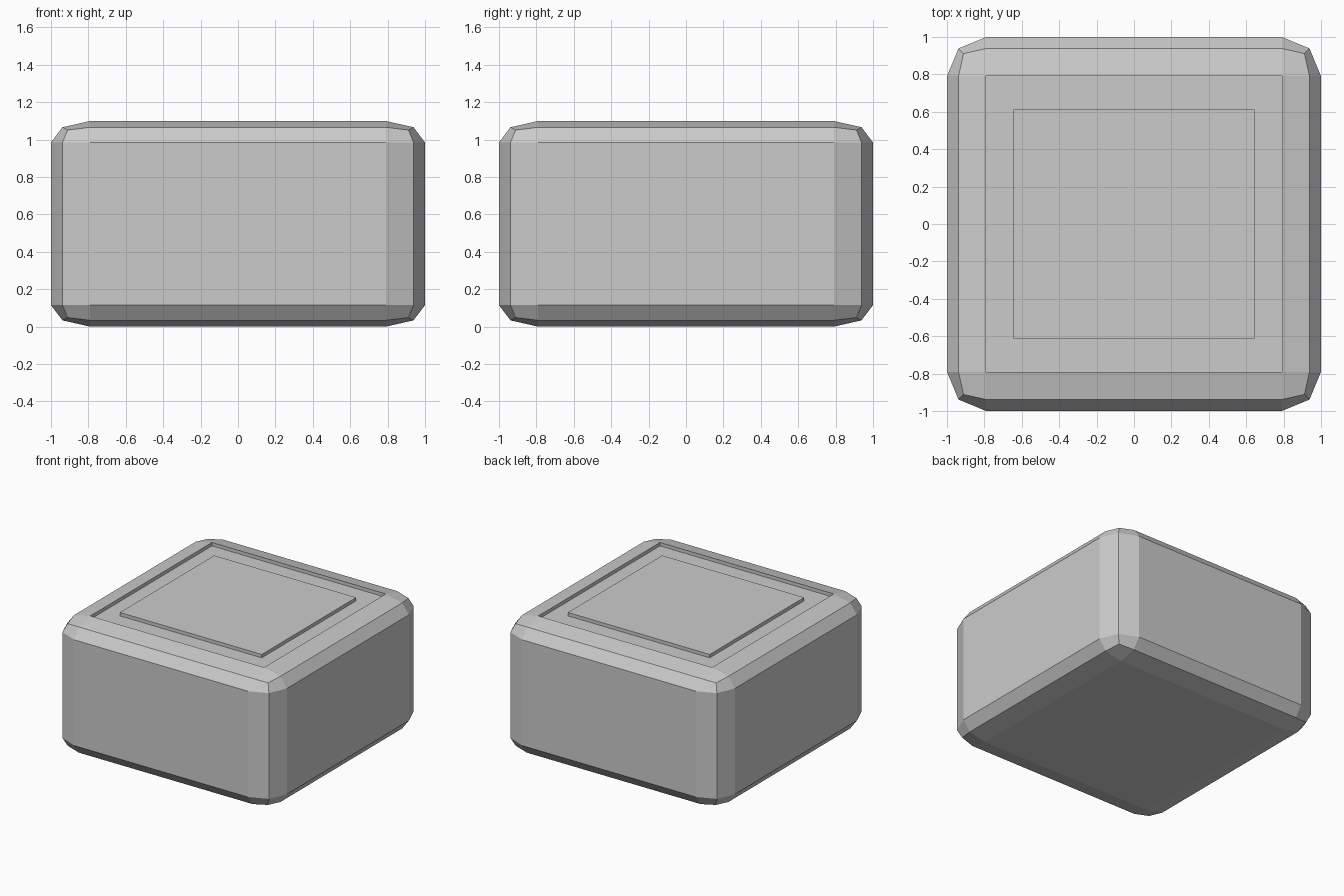
import bpy, bmesh
from mathutils import Vector

if "Cube" in bpy.data.objects:
    bpy.data.objects.remove(bpy.data.objects["Cube"])

HALF_HEIGHT = 0.55
DEPTH = 0.028           # groove depth around the top pad
PAD = (0.645, 0.613)    # half sizes of the top pad


def top_face(bm):
    return max(bm.faces, key=lambda f: (round(f.calc_center_median().z, 4) if f.normal.z > 0.9 else -9,
                                        f.calc_area()))


def extrude_top(bm, face, dz):
    # Inset in place, then shift the inner face to leave vertical walls
    ret = bmesh.ops.extrude_discrete_faces(bm, faces=[face])
    new = ret["faces"][0]
    bmesh.ops.translate(bm, verts=new.verts[:], vec=(0, 0, dz))
    return new


# Block: chamfered cube squashed in height
bm = bmesh.new()
bmesh.ops.create_cube(bm, size=2)
bmesh.ops.bevel(bm, geom=bm.edges[:], offset=0.21, offset_type='OFFSET',
                segments=2, profile=0.5, affect='EDGES')
bmesh.ops.scale(bm, vec=(1, 1, HALF_HEIGHT), verts=bm.verts[:])
bmesh.ops.translate(bm, vec=(0, 0, HALF_HEIGHT), verts=bm.verts[:])
bm.normal_update()

# Sunken panel in the top
face = extrude_top(bm, top_face(bm), -DEPTH)

# Raised pad in the middle of the panel
bmesh.ops.inset_region(bm, faces=[face], thickness=0.1, use_even_offset=True)
for v in face.verts:
    v.co.x = PAD[0] if v.co.x > 0 else -PAD[0]
    v.co.y = PAD[1] if v.co.y > 0 else -PAD[1]
extrude_top(bm, face, DEPTH)

bmesh.ops.recalc_face_normals(bm, faces=bm.faces[:])
mesh = bpy.data.meshes.new("block")
bm.to_mesh(mesh)
bm.free()
block = bpy.data.objects.new("block", mesh)
bpy.context.collection.objects.link(block)
